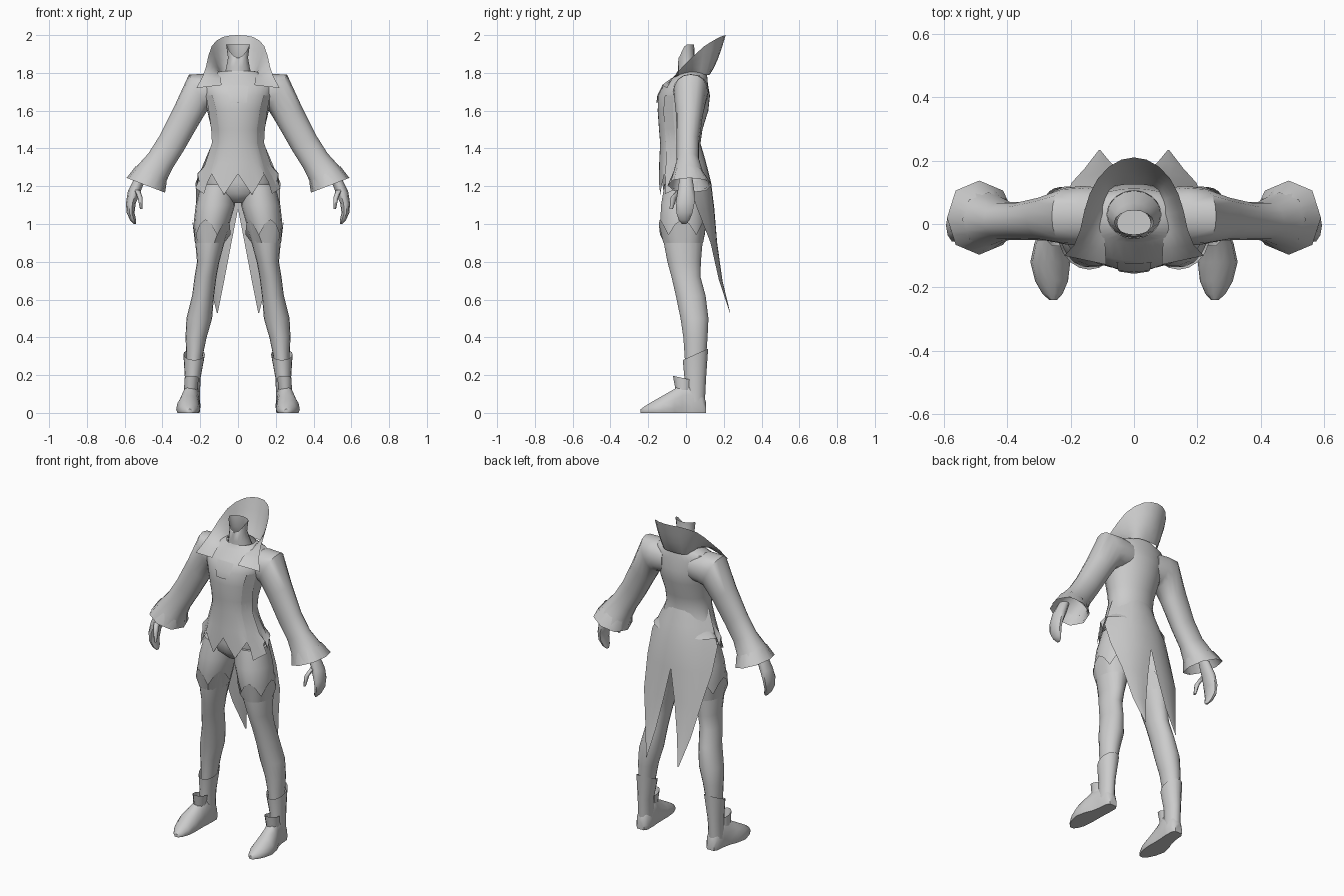
import bpy, bmesh, math
from mathutils import Vector

grey = bpy.data.materials.new("plain_grey")
grey.diffuse_color = (0.6, 0.6, 0.6, 1)


def finish(name, bm, mirror=False, angle=50):
    bmesh.ops.recalc_face_normals(bm, faces=bm.faces)
    me = bpy.data.meshes.new(name)
    bm.to_mesh(me)
    bm.free()
    ob = bpy.data.objects.new(name, me)
    bpy.context.collection.objects.link(ob)
    me.materials.append(grey)
    if mirror:
        ob.modifiers.new("mirror", 'MIRROR').use_mirror_merge = True
    bpy.ops.object.select_all(action='DESELECT')
    bpy.context.view_layer.objects.active = ob
    ob.select_set(True)
    bpy.ops.object.shade_smooth_by_angle(angle=math.radians(angle))
    return ob


def loft(name, rings, n=16, mirror=True, caps=(True, True), edge=None,
         along_y=False, power=1.0):
    """Skin oval rings (x, y, z, radius_a, radius_b, tilt); edge shifts the last ring in z."""
    bm = bmesh.new()
    loops = []
    for k, (x, y, z, a, b, *t) in enumerate(rings):
        tilt = math.radians(t[0]) if t else 0
        u = Vector((math.cos(tilt), 0, math.sin(tilt)))
        v = Vector((0, 0, 1)) if along_y else Vector((0, 1, 0))
        loop = []
        for i in range(n):
            th = 2 * math.pi * i / n
            c, s = math.cos(th), math.sin(th)
            c = math.copysign(abs(c) ** power, c)
            s = math.copysign(abs(s) ** power, s)
            p = Vector((x, y, z)) + u * a * c + v * b * s
            if along_y:
                p.z = max(p.z, 0)       # flat sole
            if edge and k == len(rings) - 1:
                p.z += edge(i, th)
            loop.append(bm.verts.new(p))
        loops.append(loop)
    for l0, l1 in zip(loops, loops[1:]):
        for i in range(n):
            j = (i + 1) % n
            bm.faces.new((l0[i], l0[j], l1[j], l1[i]))
    if caps[0]:
        bm.faces.new(loops[0])
    if caps[1]:
        bm.faces.new(loops[-1])
    return finish(name, bm, mirror)


def sheet(name, rows, mirror=True, angle=50):
    """Skin a grid of points."""
    bm = bmesh.new()
    g = [[bm.verts.new(p) for p in r] for r in rows]
    for r0, r1 in zip(g, g[1:]):
        for i in range(len(r0) - 1):
            bm.faces.new((r0[i], r0[i + 1], r1[i + 1], r1[i]))
    return finish(name, bm, mirror, angle)


def hem(i, th):
    """Jagged in front, raised under the tails at the back."""
    if math.sin(th) > .1:
        return .06
    return (.055, 0, -.055, 0)[(i - 27) % 4]


# coat body with a jagged hem
loft("coat_body", [
    (0, .03, 1.81, .085, .075), (0, .027, 1.785, .17, .085),
    (0, .0, 1.74, .195, .116), (0, -.01, 1.68, .182, .137),
    (0, -.016, 1.60, .163, .134), (0, -.028, 1.50, .14, .115),
    (0, -.03, 1.43, .135, .107), (0, -.027, 1.32, .168, .115),
    (0, -.018, 1.21, .217, .126)],
    n=36, mirror=False, caps=(False, False), edge=hem)

# neck, open at the top with a low front
loft("neck", [(0, .03, 1.74, .085, .075), (0, .012, 1.83, .062, .055),
              (0, .003, 1.88, .053, .043), (0, .005, 1.95, .063, .038)],
     n=16, mirror=False, caps=(False, False),
     edge=lambda i, th: -.07 * max(0, -math.sin(th)) ** 2)

# flared standing collar
outer = [(0, .21, 2.0), (.04, .203, 1.998), (.08, .18, 1.99), (.115, .142, 1.97),
         (.14, .095, 1.94), (.157, .04, 1.89), (.17, -.02, 1.83),
         (.188, -.065, 1.78), (.22, -.10, 1.72)]
inner = [(0, .125, 1.79), (.03, .124, 1.79), (.06, .12, 1.79), (.08, .105, 1.79),
         (.09, .075, 1.795), (.094, .03, 1.80), (.094, -.03, 1.79),
         (.09, -.08, 1.77), (.088, -.128, 1.735)]
rows = []
for f in (0, .25, .5, .75, 1):
    rows.append([Vector(a).lerp(Vector(b), f) - Vector((0, 0, .10 * f * (1 - f) * (1 - k / 8)))
                 for k, (a, b) in enumerate(zip(inner, outer))])
sheet("collar", rows)

# chest tab
sheet("chest_tab", [[(0, -.125, 1.735), (.055, -.12, 1.73)],
                    [(0, -.152, 1.68), (.05, -.147, 1.68)],
                    [(0, -.157, 1.64), (.046, -.15, 1.64)]])

# coat front edges running from chest to hem
sheet("coat_front_edge", [[(.135, -.112, 1.68), (.17, -.065, 1.68)],
                          [(.115, -.12, 1.60), (.155, -.07, 1.60)],
                          [(.10, -.112, 1.50), (.142, -.06, 1.50)],
                          [(.10, -.107, 1.43), (.138, -.055, 1.43)],
                          [(.13, -.107, 1.32), (.173, -.045, 1.32)],
                          [(.18, -.11, 1.16), (.225, -.04, 1.19)]])

# coat tails: z, inner x, outer x, centre y, side y
tail = []
for z, x0, x1, yc, ys in [(1.42, 0, .14, .079, -.025), (1.33, 0, .178, .105, -.01),
                          (1.22, 0, .224, .133, .01), (1.08, 0, .222, .15, .06),
                          (.9, .035, .197, .165, .13), (.7, .073, .156, .193, .175),
                          (.53, .107, .112, .234, .232)]:
    tail.append([(x0 + (x1 - x0) * u, yc + (ys - yc) * u ** 2.5, z)
                 for u in (0, .25, .5, .75, 1)])
sheet("coat_tail", tail)

# sleeves and cuffs
loft("sleeve", [
    (.09, .025, 1.70, .085, .088, 88), (.16, .026, 1.70, .095, .094, 80),
    (.212, .025, 1.695, .108, .09, 64),
    (.275, .018, 1.57, .08, .07, 36), (.35, .01, 1.43, .075, .06, 32),
    (.41, .01, 1.335, .075, .06, 32), (.455, .012, 1.27, .087, .08, 27),
    (.487, .018, 1.21, .102, .106, 21)], caps=(True, False), power=.92)
loft("cuff", [
    (.459, .014, 1.265, .092, .085, 27), (.488, .02, 1.205, .109, .117, 21)],
    n=8, caps=(False, False), power=.9)

# hands and thumbs
loft("hand", [
    (.515, .0, 1.25, .03, .035), (.55, .0, 1.17, .034, .047),
    (.567, -.005, 1.11, .026, .052), (.569, -.008, 1.06, .021, .045),
    (.555, -.01, 1.02, .016, .03), (.545, -.01, 1.0, .006, .012)], n=10)
loft("thumb", [
    (.535, -.03, 1.18, .016, .02), (.518, -.065, 1.14, .013, .017),
    (.512, -.078, 1.08, .007, .009)], n=8)

# hips and legs
loft("hips", [(0, -.025, 1.34, .14, .095), (0, -.018, 1.22, .19, .108),
              (0, -.012, 1.16, .15, .105), (0, -.01, 1.11, .04, .06)],
     mirror=False)
loft("leg", [
    (.105, -.015, 1.21, .09, .10), (.12, -.018, 1.1, .104, .116),
    (.14, -.02, 1.0, .095, .118), (.158, -.01, .8, .059, .09),
    (.172, .0, .72, .058, .078), (.185, .025, .62, .058, .08),
    (.205, .045, .5, .068, .075), (.222, .05, .4, .056, .065),
    (.23, .05, .3, .043, .058), (.24, .05, .15, .036, .05)], n=18)
loft("stocking_top", [
    (.15, -.015, .9, .078, .105), (.141, -.019, .99, .102, .125)],
    n=20, caps=(False, False),
    edge=lambda i, th: (.035, .01, -.045, .01)[i % 4])

# boots: slanted shaft, foot, tongue flap
loft("boot_shaft", [
    (.242, .046, .04, .04, .053), (.24, .049, .18, .041, .057),
    (.232, .05, .31, .057, .067)], caps=(True, False),
    edge=lambda i, th: .03 * math.sin(th))
loft("boot_foot", [
    (x, y, h * .2, w, h * .8) for y, x, w, h in [
        (.105, .24, .025, .06), (.085, .24, .04, .12), (.03, .242, .043, .18),
        (-.02, .249, .047, .165), (-.06, .258, .056, .13),
        (-.12, .264, .063, .095), (-.18, .26, .052, .06),
        (-.22, .257, .032, .035), (-.24, .255, .012, .02)]],
    n=14, along_y=True)
loft("boot_tongue", [(.25, -.015, .12, .035, .042), (.246, -.018, .185, .038, .054)],
     n=10, caps=(False, False), edge=lambda i, th: -.012 * math.sin(th))
